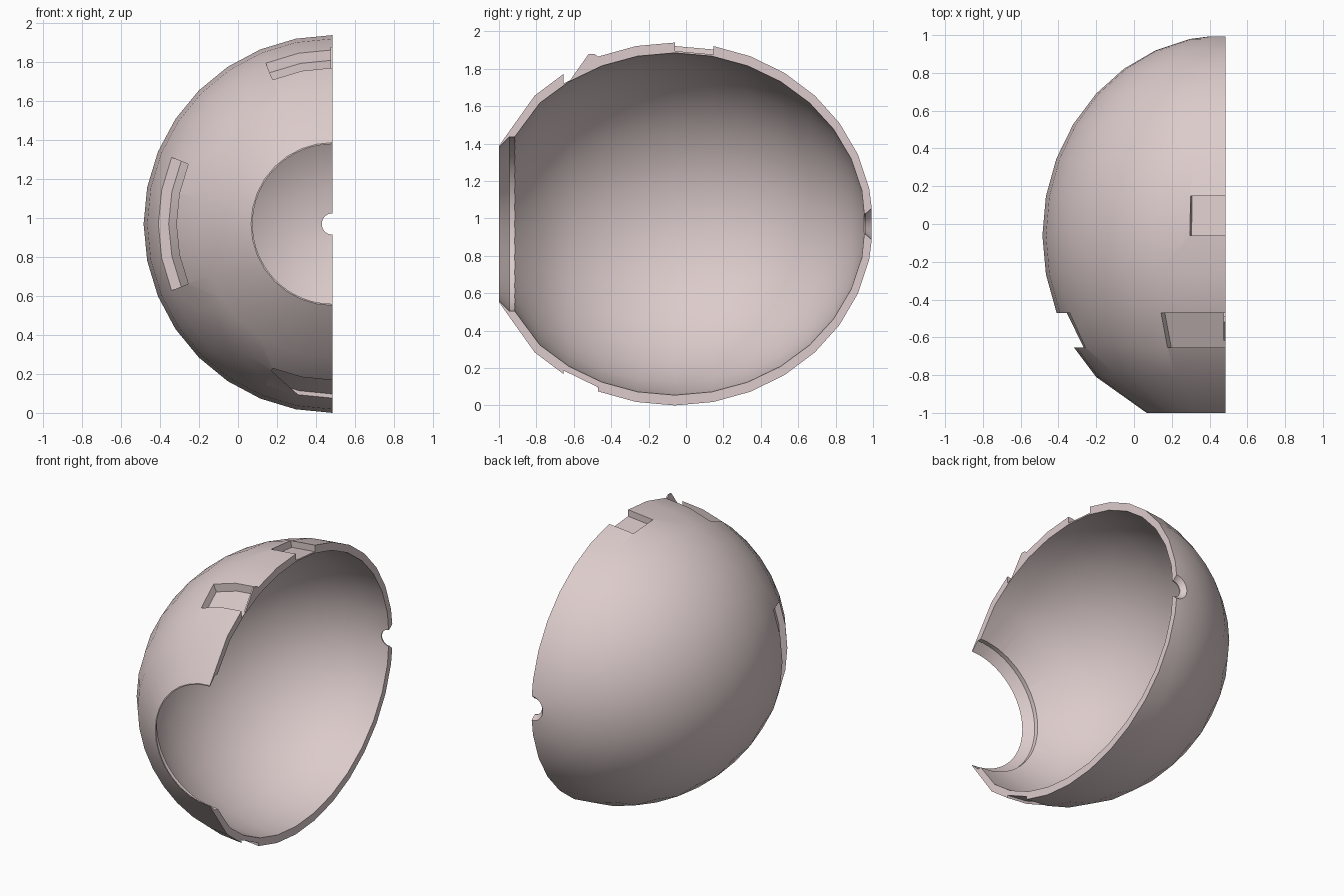
import bpy, bmesh
from math import sin, cos, pi, radians
from mathutils import Vector

cube = bpy.data.objects.get("Cube")
if cube:
    bpy.data.objects.remove(cube, do_unlink=True)

AXIS = Vector((0.485, 0, 0.97))   # the turning axis runs along y
MID = -0.06                       # y of the widest ring
STEP = 11.25

mat = bpy.data.materials.new("pale pink")
mat.use_nodes = True
mat.diffuse_color = (0.72, 0.60, 0.60, 1)
mat.node_tree.nodes["Principled BSDF"].inputs["Base Color"].default_value = (0.72, 0.60, 0.60, 1)


def make_object(name, bm):
    bmesh.ops.recalc_face_normals(bm, faces=bm.faces)
    mesh = bpy.data.meshes.new(name)
    bm.to_mesh(mesh)
    bm.free()
    obj = bpy.data.objects.new(name, mesh)
    bpy.context.collection.objects.link(obj)
    mesh.materials.append(mat)
    return obj


def lathe(name, profile, start, end, segments):
    """Turn a closed (y, radius) profile; 0 degrees is up, 90 is -x."""
    bm = bmesh.new()
    full = end - start >= 360
    rings = []
    for i in range(segments if full else segments + 1):
        a = radians(start + (end - start) * i / segments)
        rings.append([bm.verts.new(AXIS + Vector((-r * sin(a), y, r * cos(a))))
                      for y, r in profile])
    n = len(profile)
    for i in range(segments):
        p, q = rings[i], rings[(i + 1) % len(rings)]
        for j in range(n):
            k = (j + 1) % n
            bm.faces.new((p[j], p[k], q[k], q[j]))
    if not full:
        bm.faces.new(rings[0])
        bm.faces.new(rings[-1])
    return make_object(name, bm)


def arc(length, radius, first, last):
    return [(MID + length * sin(radians(STEP * k)), radius * cos(radians(STEP * k)))
            for k in range(first, last - 1, -1)]


def cut(target, cutter):
    cutter.hide_render = True
    mod = target.modifiers.new("cut", 'BOOLEAN')
    mod.object = cutter
    mod.operation = 'DIFFERENCE'
    mod.solver = 'EXACT'
    bpy.ops.object.select_all(action='DESELECT')
    target.select_set(True)
    bpy.context.view_layer.objects.active = target
    bpy.ops.object.modifier_apply(modifier=mod.name)
    bpy.data.objects.remove(cutter, do_unlink=True)


# Half shell: outer skin front-wards, front rim, inner skin back-wards
outer = [(1.0, 0.03)] + arc(1.06, 0.97, 7, -4)
rim = [(-1.0, 0.418), (-1.0, 0.39), (-0.92, 0.39), (-0.92, 0.46)]
inner = arc(1.02, 0.915, 7, -4)[::-1] + [(0.955, 0.03)]
shell = lathe("half_shell", outer + rim + inner, 0, 180, 16)

# Round front opening with a flared inside edge, and countersunk back hole
cut(shell, lathe("front_hole_cutter",
                 [(-1.1, 0.01), (-1.1, 0.41), (-1.0, 0.41), (-0.945, 0.465),
                  (-0.9, 0.465), (-0.9, 0.01)], 0, 360, 64))
cut(shell, lathe("back_hole_cutter",
                 [(0.9, 0.002), (0.9, 0.055), (0.96, 0.055), (1.0, 0.09),
                  (1.05, 0.09), (1.05, 0.002)], 0, 360, 48))


# Recesses in the outer skin, each following its curve
def recess(y0, r0, y1, r1, depth, centre, half_steps):
    profile = [(y0, r0 - depth), (y1, r1 - depth), (y1, r1 + 0.1), (y0, r0 + 0.1)]
    cut(shell, lathe("recess_cutter", profile, centre - half_steps * STEP,
                     centre + half_steps * STEP, half_steps * 2))


for centre, depth in ((0, 0.052), (90, 0.052), (180, 0.02)):
    recess(-0.655, 0.803, -0.47, 0.893, depth, centre, 2)
recess(-0.06, 0.97, 0.147, 0.951, 0.045, 0, 1)

# Thin wedge standing in the top recess at the cut edge
bm = bmesh.new()
side = [(-0.62, 1.738), (-0.52, 1.88), (-0.49, 1.88), (-0.465, 1.86), (-0.465, 1.81)]
face = bm.faces.new([bm.verts.new((0.475, y, z)) for y, z in side])
new = bmesh.ops.extrude_face_region(bm, geom=[face])["geom"]
bmesh.ops.translate(bm, vec=(0.01, 0, 0),
                    verts=[v for v in new if isinstance(v, bmesh.types.BMVert)])
make_object("top_wedge", bm)

# Smooth skin with crisp rims
bpy.ops.object.select_all(action='DESELECT')
shell.select_set(True)
bpy.context.view_layer.objects.active = shell
bpy.ops.object.shade_smooth_by_angle(angle=radians(25))
